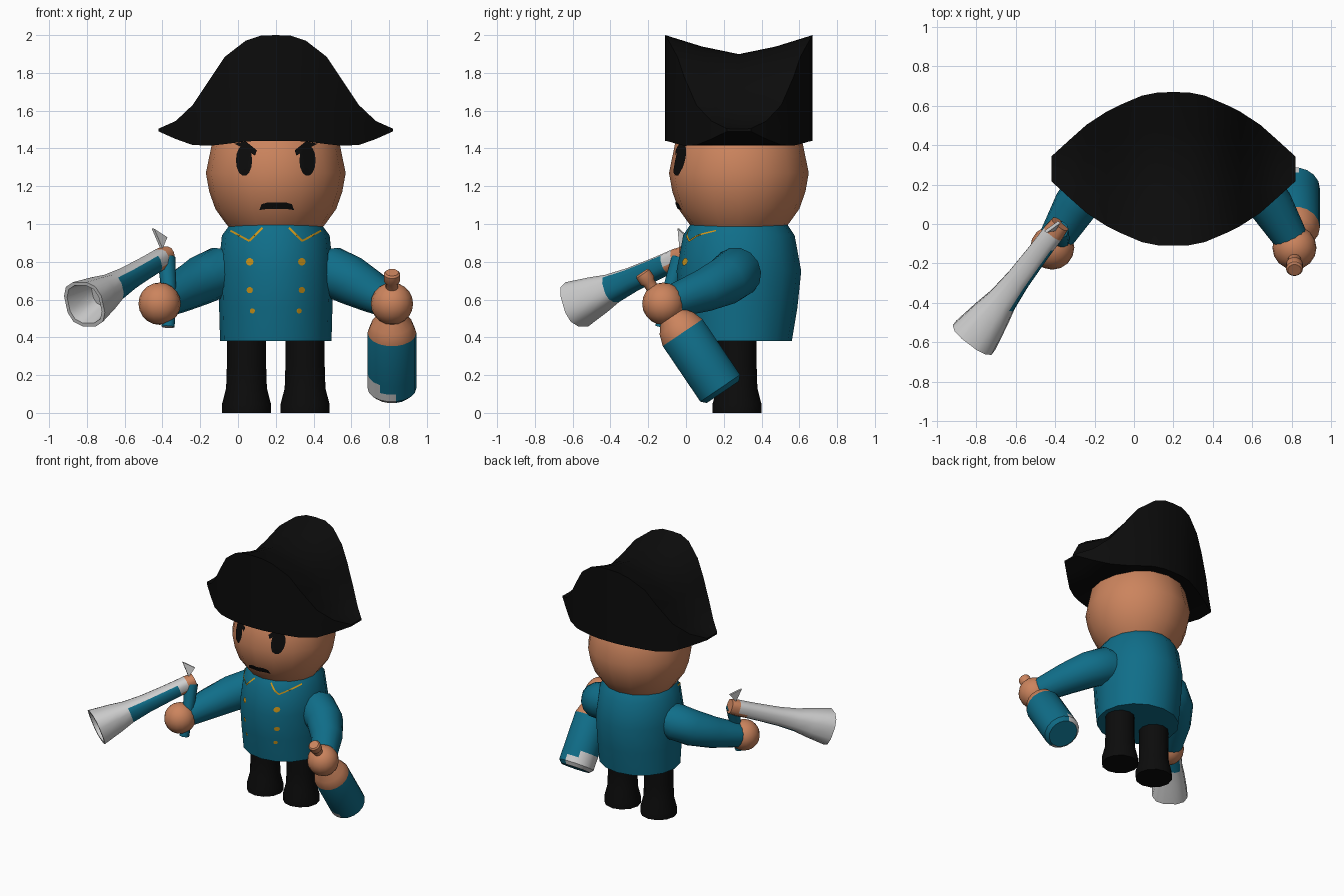
import bpy, bmesh, math
from mathutils import Vector
from mathutils.bvhtree import BVHTree

if "Cube" in bpy.data.objects:
    bpy.data.objects.remove(bpy.data.objects["Cube"])

CX, CY = 0.2, 0.28          # centre line of the figure


def material(name, rgb):
    m = bpy.data.materials.new(name)
    m.diffuse_color = (*rgb, 1)
    m.use_nodes = True
    m.node_tree.nodes["Principled BSDF"].inputs["Base Color"].default_value = m.diffuse_color
    return m


BLACK = material("black", (0.0035, 0.0035, 0.0035))
TEAL = material("teal", (0.005, 0.155, 0.25))
SKIN = material("skin", (0.60, 0.23, 0.11))
GREY = material("light grey", (0.62, 0.62, 0.62))
GOLD = material("gold", (0.60, 0.30, 0.01))


def finish(name, bm, mats, rule=None, angle=40):
    """Turn a bmesh into a shaded object; rule(centre, normal) picks the material slot."""
    bm.normal_update()
    for f in bm.faces:
        if rule:
            f.material_index = rule(f.calc_center_median(), f.normal)
    me = bpy.data.meshes.new(name)
    bm.to_mesh(me)
    bm.free()
    ob = bpy.data.objects.new(name, me)
    bpy.context.collection.objects.link(ob)
    for m in mats:
        me.materials.append(m)
    bpy.ops.object.select_all(action='DESELECT')
    ob.select_set(True)
    bpy.context.view_layer.objects.active = ob
    bpy.ops.object.shade_smooth_by_angle(angle=math.radians(angle))
    return ob


def loft(name, rings, mats, rule=None, angle=40):
    """Skin a row of equal-length rings and cap both ends."""
    bm = bmesh.new()
    vs = [[bm.verts.new(p) for p in r] for r in rings]
    n = len(vs[0])
    for a, b in zip(vs, vs[1:]):
        for i in range(n):
            j = (i + 1) % n
            bm.faces.new((a[i], a[j], b[j], b[i]))
    bm.faces.new(vs[0])
    bm.faces.new(vs[-1])
    bmesh.ops.recalc_face_normals(bm, faces=bm.faces)
    return finish(name, bm, mats, rule, angle)


def tube(name, path, radii, mats, rule=None, segs=16, axis=None, power=1.0, angle=40):
    """Sweep a round (or squarish, power < 1) section; a radius may be an (x, y) pair."""
    pts = [Vector(p) for p in path]
    rings = []
    for k, (p, r) in enumerate(zip(pts, radii)):
        t = axis or (pts[min(k + 1, len(pts) - 1)] - pts[max(k - 1, 0)]).normalized()
        ref = Vector((0, 1, 0)) if abs(t.z) > 0.9 else Vector((0, 0, 1))
        u = t.cross(ref).normalized()
        v = u.cross(t)
        ru, rv = r if isinstance(r, tuple) else (r, r)
        ring = []
        for i in range(segs):
            a = 2 * math.pi * (i + 0.5 * (power < 1)) / segs
            c, s = math.cos(a), math.sin(a)
            c = math.copysign(abs(c) ** power, c)
            s = math.copysign(abs(s) ** power, s)
            ring.append(p + u * c * ru + v * s * rv)
        rings.append(ring)
    return loft(name, rings, mats, rule, angle)


def lathe(name, x, y, profile, mat, segs=16):
    return tube(name, [(x, y, z) for _, z in profile], [r for r, _ in profile], [mat], segs=segs)


def ball(name, centre, r, mat):
    bm = bmesh.new()
    bmesh.ops.create_uvsphere(bm, u_segments=16, v_segments=10, radius=r)
    bmesh.ops.translate(bm, vec=centre, verts=bm.verts)
    return finish(name, bm, [mat])


def plate(name, target, outline, mat, lift=0.006):
    """Thin decoration given as an x-z outline, laid on the front of the target."""
    me = target.data
    tree = BVHTree.FromPolygons([v.co for v in me.vertices], [p.vertices for p in me.polygons])
    dense = []
    for i, a in enumerate(outline):
        a, b = Vector(a), Vector(outline[(i + 1) % len(outline)])
        n = max(1, math.ceil((b - a).length / 0.02))
        dense += [a.lerp(b, k / n) for k in range(n)]
    mid = sum((Vector(p) for p in outline), Vector((0, 0))) / len(outline)

    def drop(bm, p):
        hit = tree.ray_cast(Vector((p.x, -2, p.y)), Vector((0, 1, 0)))[0]
        return bm.verts.new((p.x, (hit.y if hit else CY) - lift, p.y))

    bm = bmesh.new()
    rings = [[drop(bm, mid.lerp(p, s)) for p in dense] for s in (1, 0.66, 0.33)]
    hub = drop(bm, mid)
    n = len(dense)
    for i in range(n):
        j = (i + 1) % n
        for a, b in zip(rings, rings[1:]):
            bm.faces.new((a[i], a[j], b[j], b[i]))
        bm.faces.new((rings[-1][i], rings[-1][j], hub))
    bm.normal_update()
    if sum(f.normal.y for f in bm.faces) > 0:
        bmesh.ops.reverse_faces(bm, faces=bm.faces)
    return finish(name, bm, [mat])


def oval(x, z, rx, rz, n=14):
    return [(x + rx * math.cos(2 * math.pi * i / n), z + rz * math.sin(2 * math.pi * i / n))
            for i in range(n)]


# Coat and head
coat = lathe("coat", CX, CY, [((0.295, 0.28), 0.38), ((0.30, 0.31), 0.56), ((0.305, 0.33), 0.75),
                              ((0.285, 0.295), 0.94), ((0.24, 0.255), 1.0)], TEAL)
head = lathe("head", CX, CY, [(0.25, 0.985), (0.27, 1.01), (0.32, 1.08), (0.352, 1.17), (0.37, 1.27),
                              (0.337, 1.43), (0.25, 1.56), (0.08, 1.63)], SKIN)

# Folded two-pointed hat: (offset, half depth, rim height, lower edge)
half = [(0, 0.39, 2.0, 1.44), (0.08, 0.388, 1.997, 1.44), (0.16, 0.372, 1.97, 1.437),
        (0.27, 0.325, 1.885, 1.423), (0.34, 0.29, 1.78, 1.415), (0.44, 0.225, 1.63, 1.418),
        (0.53, 0.145, 1.545, 1.45), (0.62, 0.063, 1.505, 1.49)]
rings = []
for d, w, top, low in [(-d, w, t, l) for d, w, t, l in half[:0:-1]] + half:
    dip = (top - low) * 0.18
    rings.append([(CX + d, CY + f * w, z) for f, z in (
        (-1, low), (-1, (low + top) / 2), (-1, top), (-0.5, top - dip * 0.6), (0, top - dip),
        (0.5, top - dip * 0.6), (1, top), (1, (low + top) / 2), (1, low), (0, low))])
loft("hat", rings, [BLACK])

# Everything that repeats left and right
for s, side in ((-1, "right"), (1, "left")):
    def X(d):
        return CX + s * d
    lathe(side + "_leg", X(0.155), 0.27, [(0.13, 0), (0.13, 0.045), (0.108, 0.13), (0.104, 0.25),
                                          (0.104, 0.42)], BLACK, 12)
    tube(side + "_arm", [(X(0.20), 0.28, 0.75), (X(0.30), 0.27, 0.745), (X(0.40), 0.21, 0.70),
                         (X(0.50), 0.09, 0.645), (X(0.595), -0.07, 0.59)],
         [0.11, 0.135, 0.13, 0.112, 0.088], [TEAL], segs=14)
    ball(side + "_hand", (X(0.615), -0.12, 0.578), 0.112, SKIN)
    plate(side + "_eye", head, oval(X(0.168), 1.337, 0.043, 0.083), BLACK)
    plate(side + "_brow", head, [(X(0.22), 1.425), (X(0.16), 1.438), (X(0.10), 1.39),
                                 (X(0.11), 1.362), (X(0.17), 1.40)], BLACK, 0.009)
    for k, (d, z, r) in enumerate(((0.138, 0.80, 0.02), (0.138, 0.65, 0.017), (0.124, 0.54, 0.014))):
        plate(f"{side}_button_{k + 1}", coat, oval(X(d), z, r, r, 10), GOLD)
    # Lapel piping
    for k, (a, b) in enumerate((((0.24, 0.965), (0.14, 0.91)), ((0.14, 0.91), (0.07, 0.98)))):
        a, b = Vector((X(a[0]), a[1])), Vector((X(b[0]), b[1]))
        e = (b - a).normalized().orthogonal() * 0.005
        plate(f"{side}_lapel_trim_{k + 1}", coat, [a + e, b + e, b - e, a - e], GOLD)

# Mouth
plate("mouth", head, [(0.113, 1.074), (0.125, 1.105), (0.16, 1.115), (0.25, 1.115), (0.285, 1.105),
                      (0.297, 1.074), (0.26, 1.079), (0.15, 1.079)], BLACK)

# Bottle held by the neck
base, lean = Vector((0.815, 0.195, 0.11)), Vector((0, -0.56, 0.828)).normalized()
steps = [(0, 0.105), (0.025, 0.129), (0.07, 0.129), (0.12, 0.129), (0.38, 0.129), (0.44, 0.108),
         (0.50, 0.06), (0.55, 0.033), (0.70, 0.033), (0.712, 0.043), (0.755, 0.043), (0.765, 0.034)]


def bottle_colour(c, n):
    t = (c - base).dot(lean)
    if t > 0.38:
        return 1
    return 2 if 0 < t < 0.07 + 0.06 * (n.x < -0.6) and n.x < 0.1 and n.z < 0.9 else 0


tube("bottle", [base + lean * t for t, _ in steps], [r for _, r in steps], [TEAL, SKIN, GREY],
     bottle_colour, segs=18, axis=lean)

# Flared gun barrel with hollow muzzle
breech, aim = Vector((-0.375, 0.0, 0.835)), Vector((-0.455, -0.60, -0.27)).normalized()
outer = Vector((-aim.y, aim.x, 0)).normalized()
top = outer.cross(aim)
top = top if top.z > 0 else -top
steps = [(0, 0.05), (0.06, 0.056), (0.13, 0.056), (0.22, 0.058), (0.38, 0.064), (0.52, 0.078),
         (0.62, 0.10), (0.77, 0.127), (0.77, 0.108), (0.60, 0.07)]


def gun_colour(c, n):
    t, out, up = (c - breech).dot(aim), n.dot(outer), n.dot(top)
    if t < 0.06 or (t < 0.13 and up < -0.3):
        return 1
    return 2 if 0.13 < t < 0.52 and (out > 0.35 or up < -0.7) and up < 0.6 else 0


tube("gun_barrel", [breech + aim * t for t, _ in steps], [r for _, r in steps], [GREY, SKIN, TEAL],
     gun_colour, segs=12, axis=aim, power=0.75)

# Gun grip and flint hammer
tube("gun_grip", [(-0.38, -0.03, 0.82), (-0.37, -0.07, 0.70), (-0.365, -0.11, 0.56), (-0.37, -0.13, 0.455)],
     [0.048, 0.042, 0.036, 0.034], [TEAL, GREY], lambda c, n: int(c.z < 0.47), segs=10)
across = outer * 0.008
tri = [Vector(p) for p in ((-0.405, -0.03, 0.87), (-0.45, -0.04, 0.975), (-0.38, 0.01, 0.93))]
loft("gun_hammer", [[p - across for p in tri], [p + across for p in tri]], [GREY])
